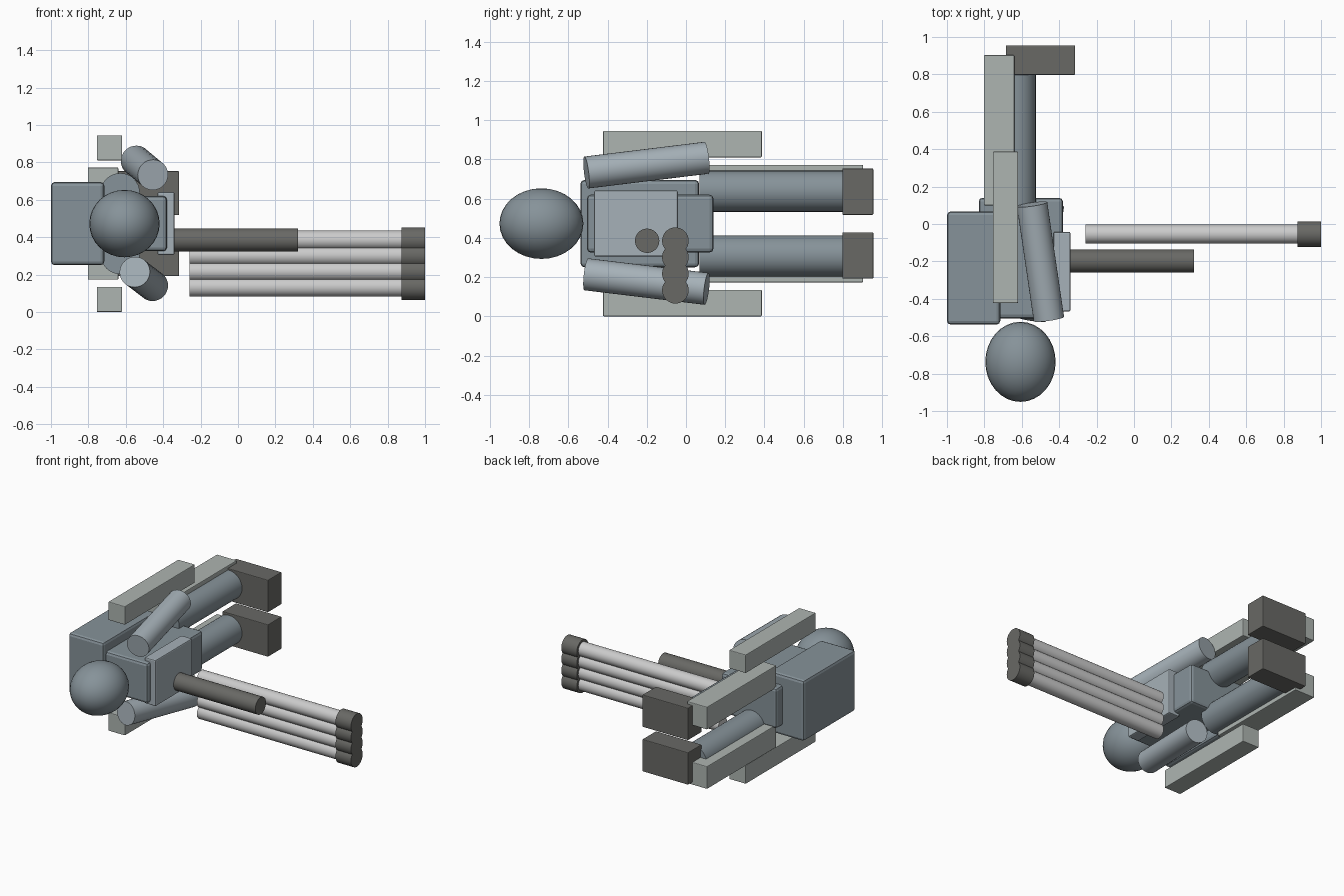
import bpy, math
from mathutils import Vector

if "Cube" in bpy.data.objects:
    bpy.data.objects.remove(bpy.data.objects["Cube"])


def mat(name, rgb):
    m = bpy.data.materials.new(name)
    m.diffuse_color = (*rgb, 1)
    m.use_nodes = True
    m.node_tree.nodes["Principled BSDF"].inputs["Base Color"].default_value = m.diffuse_color
    return m


BODY = mat("slate", (0.24, 0.29, 0.32))
LIGHT = mat("light_slate", (0.38, 0.44, 0.48))
FIN = mat("pale_grey", (0.42, 0.46, 0.44))
DARK = mat("charcoal", (0.14, 0.14, 0.13))
TUBE = mat("white_grey", (0.8, 0.79, 0.79))
MID = 0.4725  # height of the body's symmetry plane


def finish(name, material):
    o = bpy.context.object
    o.name = name
    o.data.materials.append(material)
    return o


def box(name, x, y, z, material, bevel=0.005):
    lo, hi = Vector((x[0], y[0], z[0])), Vector((x[1], y[1], z[1]))
    bpy.ops.mesh.primitive_cube_add(size=1, location=(lo + hi) / 2)
    o = finish(name, material)
    o.scale = hi - lo
    bpy.ops.object.transform_apply(location=False, rotation=False, scale=True)
    b = o.modifiers.new("bevel", 'BEVEL')
    b.width, b.segments = bevel, 2
    return o


def rod(name, a, b, r, material):
    a, b = Vector(a), Vector(b)
    d = b - a
    bpy.ops.mesh.primitive_cylinder_add(
        vertices=32, radius=r, depth=d.length, location=(a + b) / 2,
        rotation=d.to_track_quat('Z', 'Y').to_euler())
    bpy.ops.object.shade_smooth_by_angle(angle=math.radians(40))
    return finish(name, material)


# Torso, chest plate and backpack
box("torso", (-0.83, -0.38), (-0.505, 0.14), (0.325, 0.62), BODY, 0.02)
box("chest_plate", (-0.43, -0.34), (-0.468, -0.042), (0.305, 0.642), LIGHT, 0.008)
box("backpack", (-1.0, -0.715), (-0.538, 0.067), (0.25, 0.695), BODY, 0.02)

# Head
bpy.ops.mesh.primitive_uv_sphere_add(segments=32, ring_count=16, radius=1,
                                     location=(-0.607, -0.737, MID))
head = finish("head", BODY)
head.scale = (0.188, 0.214, 0.18)
bpy.ops.object.transform_apply(location=False, rotation=False, scale=True)
bpy.ops.object.shade_smooth()

# Paired legs, feet, leg fins and side wings
for s, side in ((1, "left"), (-1, "right")):
    def zr(a, b):
        return sorted((MID + s * a, MID + s * b))
    zc = MID + s * 0.165
    rod("leg_" + side, (-0.63, 0.07, zc), (-0.63, 0.81, zc), 0.105, BODY)
    box("foot_" + side, (-0.685, -0.315), (0.797, 0.955), zr(0.045, 0.281), DARK)
    box("leg_fin_" + side, (-0.803, -0.64), (0.1, 0.903), zr(0.135, 0.3), FIN)
    box("side_wing_" + side, (-0.755, -0.62), (-0.423, 0.387), zr(0.338, MID), FIN)

# Arms, tilted opposite ways
rod("arm_left", (-0.455, -0.508, 0.733), (-0.545, 0.105, 0.808), 0.082, LIGHT)
rod("arm_right", (-0.552, -0.508, 0.214), (-0.455, 0.105, 0.14), 0.082, LIGHT)

# Single gun barrel
rod("gun_barrel", (-0.38, -0.198, 0.385), (0.322, -0.198, 0.385), 0.062, DARK)

# Rack of four tubes with dark muzzles
for i in range(4):
    z = 0.385 - i * 0.084
    rod(f"tube_{i + 1}", (-0.26, -0.054, z), (0.9, -0.054, z), 0.051, TUBE)
    rod(f"muzzle_{i + 1}", (0.875, -0.054, z), (1.0, -0.054, z), 0.068, DARK)
